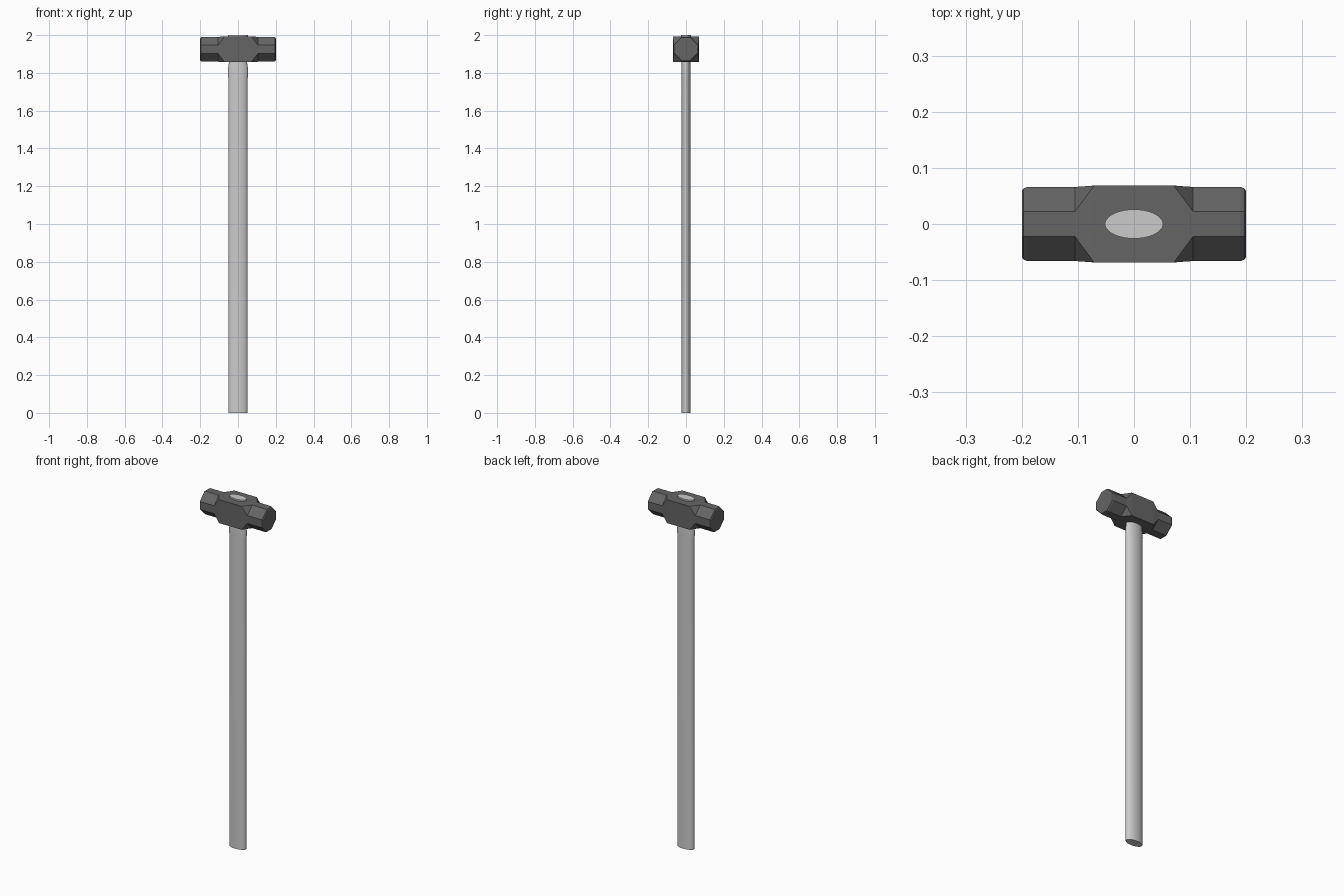
import bpy, bmesh, math

if "Cube" in bpy.data.objects:
    bpy.data.objects.remove(bpy.data.objects["Cube"])


def make_object(name, bm):
    bmesh.ops.recalc_face_normals(bm, faces=bm.faces)
    mesh = bpy.data.meshes.new(name)
    bm.to_mesh(mesh)
    bm.free()
    obj = bpy.data.objects.new(name, mesh)
    bpy.context.collection.objects.link(obj)
    return obj


def bridge(bm, a, b):
    n = len(a)
    for i in range(n):
        bm.faces.new((a[i], a[(i + 1) % n], b[(i + 1) % n], b[i]))


# Sledge head: octagonal striking ends flowing into a square middle block
W, F, CZ = 0.066, 0.0225, 1.925
OCT = [(W, -F), (W, F), (F, W), (-F, W), (-W, F), (-W, -F), (-F, -W), (F, -W)]
bm = bmesh.new()
corner_rings = []
for side in (-1, 1):
    rings = [[bm.verts.new((side * x, y * s, CZ + z * s)) for y, z in OCT]
             for x, s in ((0.2, 0.88), (0.197, 0.96), (0.19, 1), (0.105, 1))]
    bm.faces.new(rings[0])
    for a, b in zip(rings, rings[1:]):
        bridge(bm, a, b)
    corners = [bm.verts.new((side * 0.071, y * 0.0685, CZ + z * 0.067))
               for y, z in ((1, 1), (-1, 1), (-1, -1), (1, -1))]
    neck = rings[-1]
    for i in range(4):
        # sloping shoulder triangle, then the flat side beside it
        bm.faces.new((neck[2 * i + 1], neck[(2 * i + 2) % 8], corners[i]))
        bm.faces.new((neck[2 * i], neck[2 * i + 1], corners[i], corners[i - 1]))
    corner_rings.append(corners)
bridge(bm, *corner_rings)
head = make_object("hammer_head", bm)
head_mat = bpy.data.materials.new("dark_steel")
head_mat.diffuse_color = (0.13, 0.13, 0.13, 1)
head_mat.use_nodes = True
head_mat.node_tree.nodes["Principled BSDF"].inputs["Base Color"].default_value = head_mat.diffuse_color
head.data.materials.append(head_mat)

# Handle: lofted ellipse with a slight swell below the head
PROFILE = [(0, 0.051, 0.025), (1.77, 0.051, 0.025), (1.80, 0.054, 0.025),
           (1.83, 0.052, 0.025), (1.862, 0.047, 0.023), (1.99, 0.052, 0.026),
           (2.0, 0.052, 0.026)]
N = 32
bm = bmesh.new()
rings = [[bm.verts.new((rx * math.cos(math.tau * i / N), ry * math.sin(math.tau * i / N), z))
          for i in range(N)] for z, rx, ry in PROFILE]
for a, b in zip(rings, rings[1:]):
    bridge(bm, a, b)
bm.faces.new(rings[0])
bm.faces.new(rings[-1])
handle = make_object("handle", bm)
bpy.context.view_layer.objects.active = handle
handle.select_set(True)
bpy.ops.object.shade_smooth_by_angle(angle=math.radians(40))
